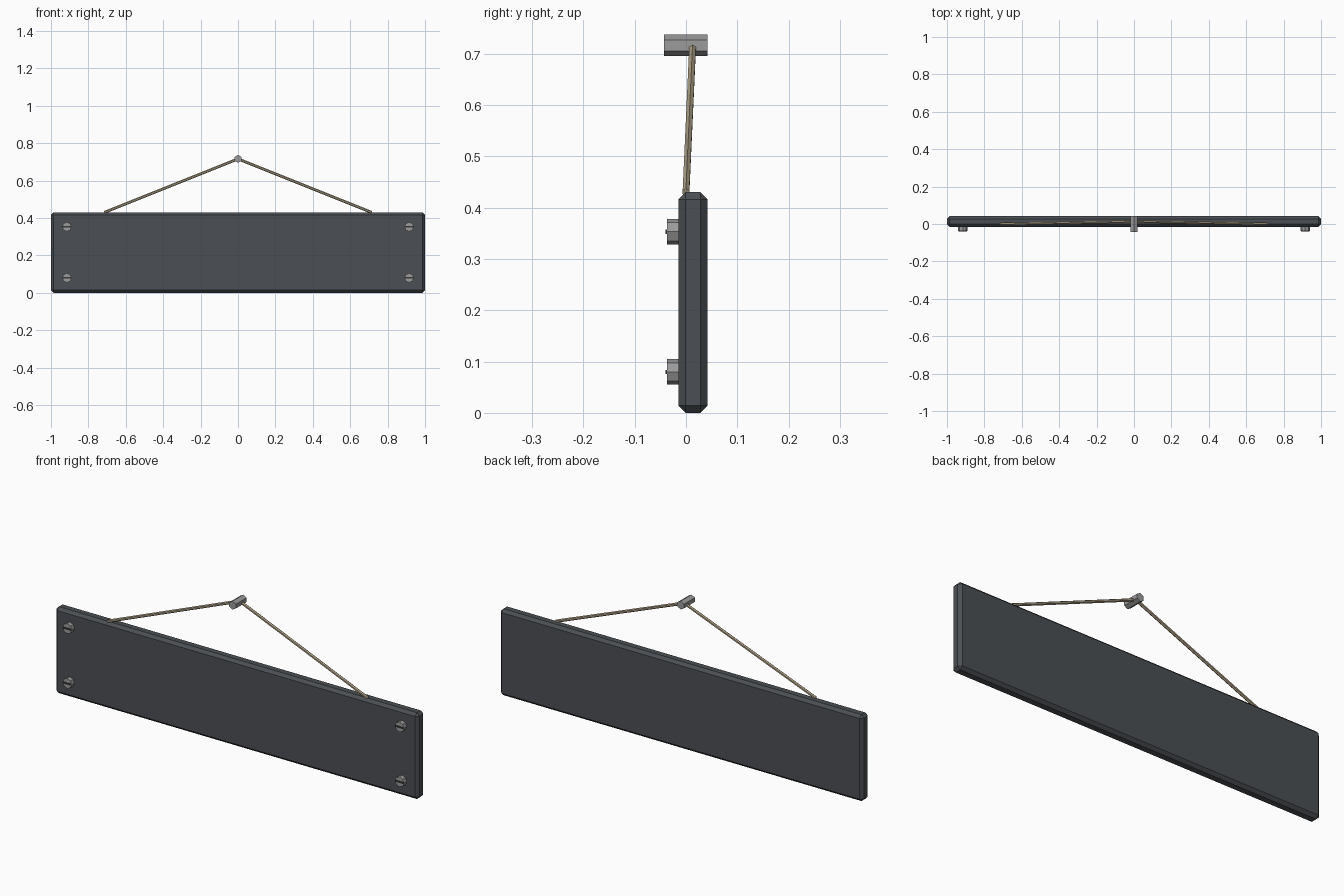
import bpy
import math
from mathutils import Vector

cube = bpy.data.objects.get("Cube")
if cube:
    bpy.data.objects.remove(cube, do_unlink=True)


def material(name, colour):
    m = bpy.data.materials.new(name)
    m.use_nodes = True
    m.diffuse_color = (*colour, 1)
    m.node_tree.nodes["Principled BSDF"].inputs["Base Color"].default_value = (*colour, 1)
    return m


slate = material("slate grey", (0.07, 0.078, 0.087))
steel = material("steel grey", (0.33, 0.33, 0.33))
groove = material("dark slot", (0.04, 0.04, 0.04))
twine = material("tan rope", (0.42, 0.35, 0.24))


def box(name, centre, size, mat):
    bpy.ops.mesh.primitive_cube_add(size=1, location=centre)
    ob = bpy.context.object
    ob.name = name
    ob.scale = size
    bpy.ops.object.transform_apply(location=False, rotation=False, scale=True)
    ob.data.materials.append(mat)
    return ob


def rod(name, start, end, radius, sides, mat):
    """Flat-sided cylinder between two points."""
    start, end = Vector(start), Vector(end)
    axis = end - start
    bpy.ops.mesh.primitive_cylinder_add(vertices=sides, radius=radius, depth=axis.length,
                                        location=(start + end) / 2)
    ob = bpy.context.object
    ob.name = name
    ob.rotation_euler = axis.to_track_quat("Z", "Y").to_euler()
    ob.data.materials.append(mat)
    return ob


# Sign board with chamfered edges
board = box("board", (0, 0.0135, 0.215), (2, 0.057, 0.43), slate)
chamfer = board.modifiers.new("chamfer", "BEVEL")
chamfer.width = 0.014
chamfer.segments = 1

# Slotted screws at the four corners
for side, x in (("left", 0.915), ("right", -0.915)):
    for level, z in (("upper", 0.353), ("lower", 0.08)):
        rod(f"{level}_{side}_screw", (x, -0.01, z), (x, -0.037, z), 0.025, 8, steel)
        box(f"{level}_{side}_screw_slot", (x, -0.0375, z), (0.044, 0.005, 0.008), groove)

# Hanging peg and the two rope halves
rod("peg", (0, 0.042, 0.716), (0, -0.043, 0.716), 0.021, 6, steel)
for side, sign in (("left", 1), ("right", -1)):
    rod(f"{side}_rope", (sign * 0.715, 0, 0.43), (0, 0.013, 0.716), 0.0075, 6, twine)
